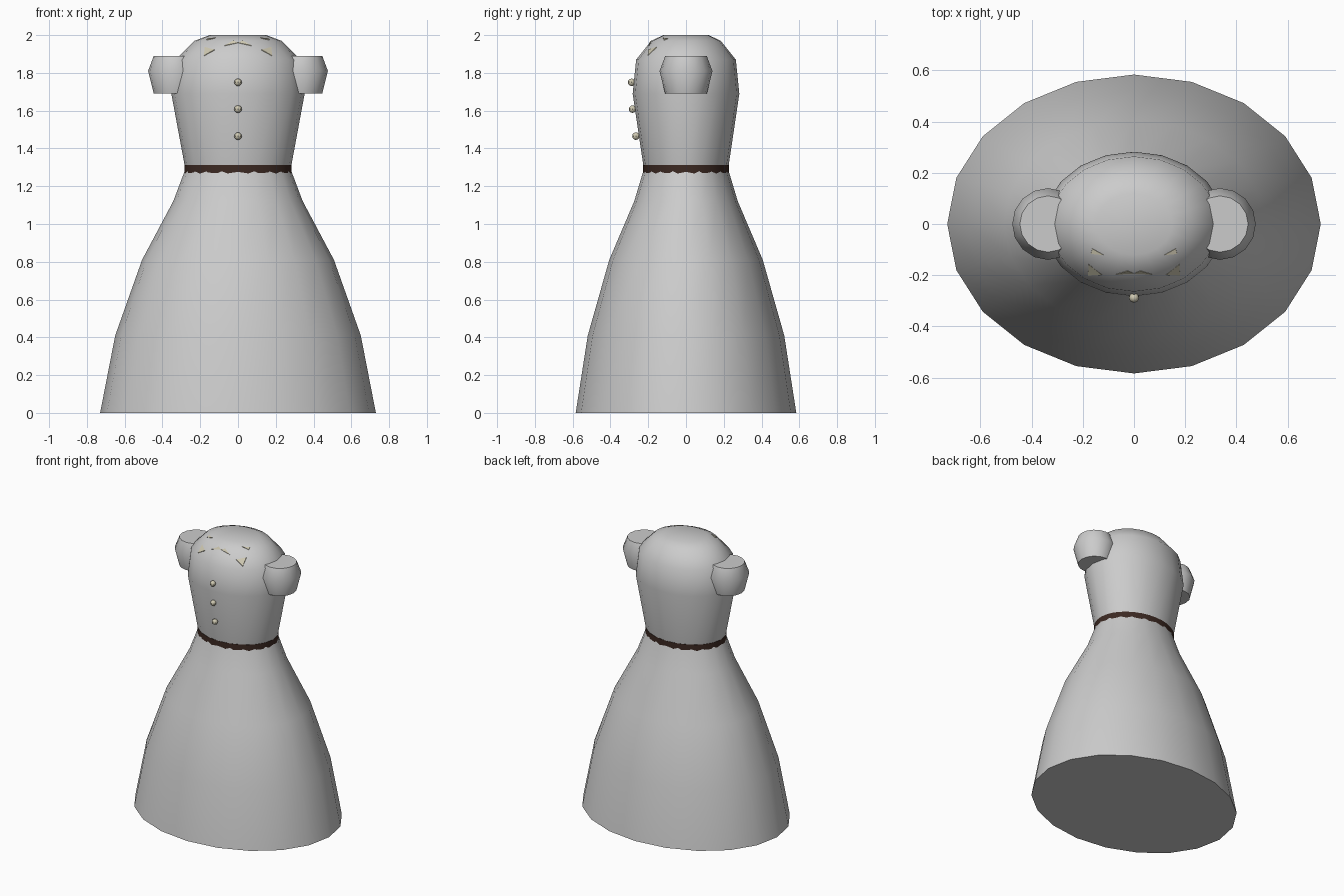
import bpy, bmesh, math

if "Cube" in bpy.data.objects:
    bpy.data.objects.remove(bpy.data.objects["Cube"])


def finish(bm, name, mat=None, smooth=True):
    bmesh.ops.recalc_face_normals(bm, faces=bm.faces)
    me = bpy.data.meshes.new(name)
    bm.to_mesh(me)
    bm.free()
    ob = bpy.data.objects.new(name, me)
    bpy.context.collection.objects.link(ob)
    if mat:
        me.materials.append(mat)
    if smooth:
        bpy.ops.object.select_all(action='DESELECT')
        ob.select_set(True)
        bpy.context.view_layer.objects.active = ob
        bpy.ops.object.shade_smooth_by_angle(angle=math.radians(40))
    return ob


def loft(name, profile, sides, ratio=1.0, cx=0.0, mat=None):
    """Capped stack of elliptical rings from (x radius, z) pairs."""
    bm = bmesh.new()
    rings = []
    for r, z in profile:
        rings.append([bm.verts.new((cx + r * math.cos(2 * math.pi * i / sides),
                                    r * ratio * math.sin(2 * math.pi * i / sides), z))
                      for i in range(sides)])
    for a, b in zip(rings, rings[1:]):
        for i in range(sides):
            j = (i + 1) % sides
            bm.faces.new((a[i], a[j], b[j], b[i]))
    bm.faces.new(rings[0][::-1])
    bm.faces.new(rings[-1])
    return finish(bm, name, mat)


def material(name, color):
    m = bpy.data.materials.new(name)
    m.diffuse_color = (*color, 1)
    m.use_nodes = True
    m.node_tree.nodes["Principled BSDF"].inputs["Base Color"].default_value = m.diffuse_color
    return m


brown = material("dark_brown", (0.045, 0.022, 0.016))
cream = material("cream", (0.62, 0.58, 0.44))

# Skirt and bodice
loft("skirt", [(0.73, 0), (0.65, 0.41), (0.508, 0.81), (0.343, 1.12), (0.275, 1.3)], 20, 0.8)
top = [(0.275, 1.27), (0.353, 1.69), (0.33, 1.87), (0.23, 1.97), (0.15, 2.0)]
loft("bodice", top, 20, 0.8)

# Belt, cut into by the flaring skirt
loft("belt", [(0.284, 1.25), (0.284, 1.312)], 32, 0.8, mat=brown)

# Puffed sleeves
for side, cx in (("left", -0.336), ("right", 0.336)):
    loft(side + "_sleeve", [(0.11, 1.69), (0.14, 1.81), (0.11, 1.89)], 16, cx=cx)

# Buttons down the front
for i, (y, z) in enumerate([(-0.288, 1.75), (-0.283, 1.608), (-0.265, 1.465)]):
    bm = bmesh.new()
    bmesh.ops.create_uvsphere(bm, u_segments=8, v_segments=6, radius=0.02)
    bmesh.ops.translate(bm, verts=bm.verts, vec=(0, y, z))
    finish(bm, f"button_{i + 1}", cream)


# Collar chips showing through the shoulder surface, mirrored
def shoulder_z(x, y):
    r = math.hypot(x, y / 0.8)
    for (r0, z0), (r1, z1) in zip(top[1:], top[2:]):
        if r1 <= r <= r0:
            return z0 + (z1 - z0) * (r0 - r) / (r0 - r1)
    return 2.0


chips = [[(0.125, -0.2), (0.18, -0.203), (0.177, -0.158)],
         [(0.0, -0.194), (0.025, -0.184), (0.072, -0.198)],
         [(0.118, -0.122), (0.168, -0.117), (0.163, -0.097)]]
bm = bmesh.new()
for s in (-1, 1):
    for chip in chips:
        hi = [bm.verts.new((s * x, y, shoulder_z(x, y) + 0.003)) for x, y in chip]
        lo = [bm.verts.new((s * x, y + 0.01, shoulder_z(x, y) - 0.02)) for x, y in chip]
        bm.faces.new(hi)
        bm.faces.new(lo[::-1])
        for i in range(3):
            j = (i + 1) % 3
            bm.faces.new((hi[i], lo[i], lo[j], hi[j]))
finish(bm, "collar_trim", cream, smooth=False)
